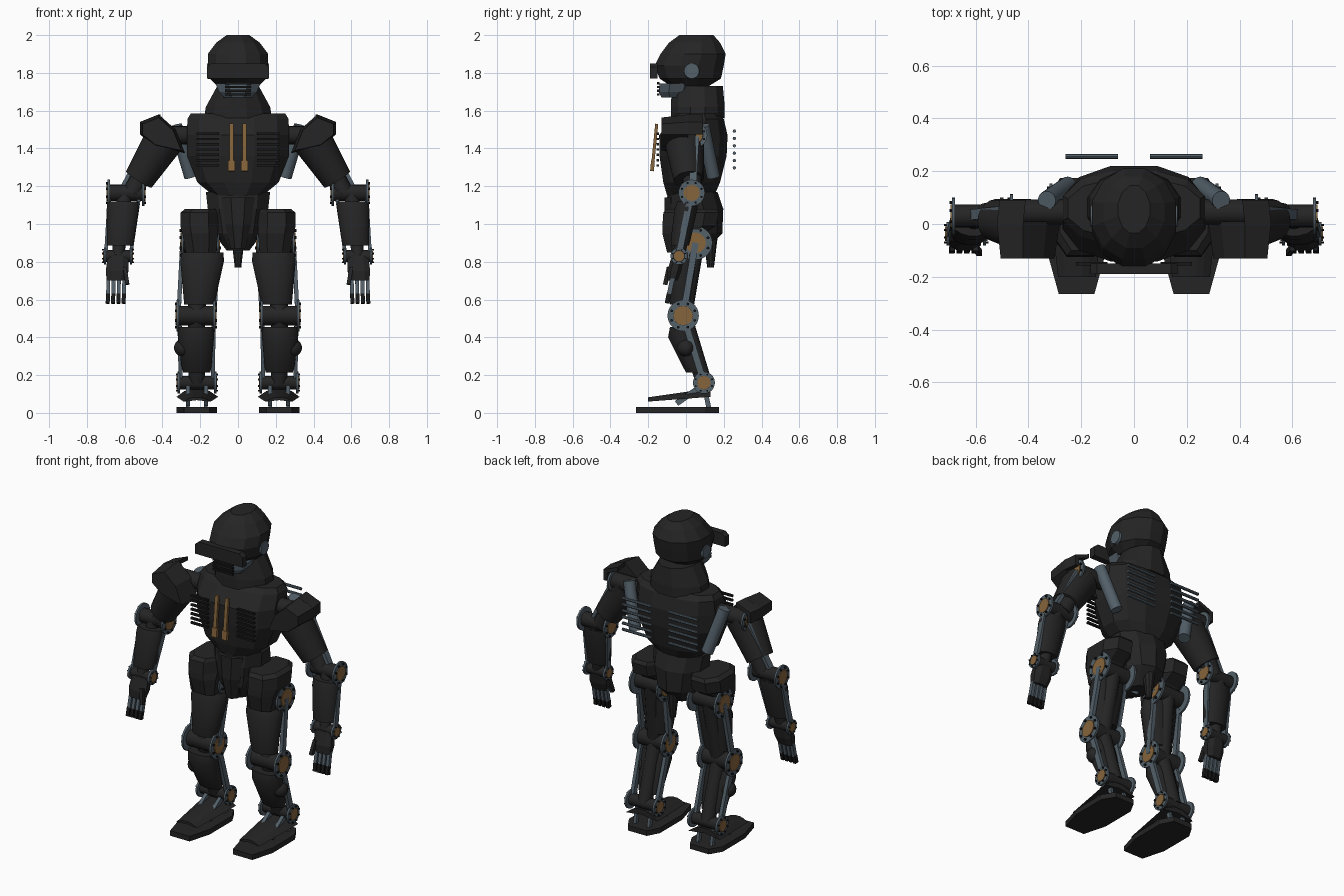
import bpy, bmesh, math
from mathutils import Vector, Matrix

if "Cube" in bpy.data.objects:
    bpy.data.objects.remove(bpy.data.objects["Cube"])


def material(name, rgb):
    m = bpy.data.materials.new(name)
    m.use_nodes = True
    col = (*rgb, 1.0)
    m.diffuse_color = col
    m.node_tree.nodes["Principled BSDF"].inputs["Base Color"].default_value = col
    return m


DARK = material("charcoal armour", (.018, .018, .018))
BLACK = material("black trim", (.009, .009, .009))
STEEL = material("blue steel", (.085, .115, .14))
GOLD = material("dull brass", (.24, .13, .045))


def add(name, bm, mat, pair=False, smooth=False):
    """Finish a part; pair makes a left part and its mirrored right part."""
    for s in ((1, -1) if pair else (1,)):
        b = bm.copy()
        for v in b.verts:
            v.co.x *= s
        bmesh.ops.recalc_face_normals(b, faces=b.faces)
        me = bpy.data.meshes.new(name)
        b.to_mesh(me)
        b.free()
        me.materials.append(mat)
        label = name if not pair else ("left_" if s > 0 else "right_") + name
        ob = bpy.data.objects.new(label, me)
        bpy.context.collection.objects.link(ob)
        if smooth:
            bpy.ops.object.select_all(action='DESELECT')
            ob.select_set(True)
            bpy.context.view_layer.objects.active = ob
            bpy.ops.object.shade_smooth_by_angle(angle=math.radians(35))
    bm.free()


def frame(p, q):
    z = (q - p).normalized()
    ref = Vector((1, 0, 0)) if abs(z.x) < .9 else Vector((0, 1, 0))
    x = (ref - z * ref.dot(z)).normalized()
    rot = Matrix((x, z.cross(x), z)).transposed().to_4x4()
    return Matrix.Translation((p + q) / 2) @ rot, (q - p).length


def put_tube(bm, p, q, r1, r2=None, n=20):
    m, length = frame(Vector(p), Vector(q))
    bmesh.ops.create_cone(bm, cap_ends=True, segments=n, radius1=r1,
                          radius2=r1 if r2 is None else r2, depth=length, matrix=m)


def put_bar(bm, p, q, w, d):
    m, length = frame(Vector(p), Vector(q))
    bmesh.ops.create_cube(bm, size=1, matrix=m @ Matrix.Diagonal((w, d, length, 1)))


def tube(name, p, q, r1, r2=None, mat=DARK, pair=True, n=20):
    bm = bmesh.new()
    put_tube(bm, p, q, r1, r2, n)
    add(name, bm, mat, pair, True)


def bars(name, items, mat, pair=True):
    bm = bmesh.new()
    for item in items:
        put_bar(bm, *item)
    add(name, bm, mat, pair)


def loft(name, rings, n, mat=DARK, pair=False, smooth=False, power=1.0):
    """Rings are (z, front y, back y, half width, centre x)."""
    bm = bmesh.new()
    loops = []
    for z, y0, y1, rx, cx in rings:
        loop = []
        for i in range(n):
            a = 2 * math.pi * (i + .5) / n
            c, s = (math.copysign(abs(t / math.cos(math.pi / n)) ** power, t)
                    for t in (math.cos(a), math.sin(a)))
            loop.append(bm.verts.new((cx + rx * c, (y0 + y1) / 2 + (y1 - y0) / 2 * s, z)))
        loops.append(loop)
    for a, b in zip(loops, loops[1:]):
        for i in range(n):
            j = (i + 1) % n
            bm.faces.new((a[i], a[j], b[j], b[i]))
    bm.faces.new(loops[0])
    bm.faces.new(loops[-1])
    add(name, bm, mat, pair, smooth)


def prism(name, pts, lo, hi, mat=DARK, pair=False):
    """Extrude a closed list of 3D points from function lo to function hi."""
    bm = bmesh.new()
    a = [bm.verts.new(lo(*p)) for p in pts]
    b = [bm.verts.new(hi(*p)) for p in pts]
    bm.faces.new(a)
    bm.faces.new(b)
    for i in range(len(pts)):
        j = (i + 1) % len(pts)
        bm.faces.new((a[i], a[j], b[j], b[i]))
    add(name, bm, mat, pair)


def joint(name, x0, x1, y, z, r, core):
    """Axle with flanged, bolted ends."""
    tube(name + "_axle", (x0, y, z), (x1, y, z), core)
    discs, caps, bolts = bmesh.new(), bmesh.new(), bmesh.new()
    for x, d in ((x0, -1), (x1, 1)):
        put_tube(discs, (x - d * .012, y, z), (x, y, z), r, n=28)
        put_tube(caps, (x, y, z), (x + d * .005, y, z), r * .62, n=12)
        for i in range(8):
            a = math.pi * (i + .5) / 4
            by, bz = y + r * .8 * math.cos(a), z + r * .8 * math.sin(a)
            put_tube(bolts, (x, by, bz), (x + d * .009, by, bz), r * .09, n=6)
    add(name + "_flanges", discs, STEEL, True, True)
    add(name + "_caps", caps, GOLD, True)
    add(name + "_bolts", bolts, BLACK, True)


def struts(name, a, b, ha, hb, w=.022, d=.035):
    """Two side rails and a rear core joining two joints."""
    a, b = Vector(a), Vector(b)
    bars(name + "_rails", [(a + Vector((s * ha, 0, 0)), b + Vector((s * hb, 0, 0)), w, d)
                           for s in (-1, 1)], STEEL)
    tube(name + "_core", a, b, ha * .5, hb * .5)


# Head
loft("helmet", [(1.73, -.08, .12, .11, 0), (1.77, -.14, .185, .15, 0), (1.84, -.165, .2, .16, 0),
                (1.9, -.135, .21, .16, 0), (1.96, -.09, .18, .115, 0), (2.0, -.035, .145, .06, 0)], 12)
loft("jaw", [(1.67, -.13, .02, .075, 0), (1.7, -.145, .04, .1, 0), (1.745, -.14, .05, .12, 0)], 8, STEEL)
bars("mouth_grille", [((-.07, -.147, z), (.07, -.147, z), .012, .012)
                      for z in (1.685, 1.705, 1.725, 1.745)], BLACK, False)
prism("visor", [(-.165, 1.77), (.165, 1.77), (.165, 1.83), (.14, 1.85), (-.14, 1.85), (-.165, 1.83)],
      lambda x, z: (x, -.19, z), lambda x, z: (x, -.15, z))
tube("ear_disc", (.13, .03, 1.81), (.165, .03, 1.81), .047, .04, STEEL)
loft("neck_collar", [(1.56, -.08, .205, .18, 0), (1.62, -.08, .205, .17, 0),
                     (1.73, -.075, .195, .11, 0)], 12)

# Torso
loft("chest", [(1.15, -.1, .15, .13, 0), (1.22, -.12, .18, .215, 0), (1.36, -.14, .215, .27, 0),
               (1.47, -.142, .22, .27, 0), (1.555, -.08, .2, .268, 0), (1.585, -.05, .17, .25, 0)],
     12, power=.85)
loft("abdomen", [(.86, -.04, .1, .06, 0), (.95, -.09, .185, .13, 0), (1.08, -.1, .19, .16, 0),
                 (1.17, -.09, .16, .17, 0)], 10)
loft("front_plate", [(.87, -.09, .0, .04, 0), (1.0, -.115, .0, .07, 0), (1.14, -.115, .0, .09, 0)], 8)
bars("chest_slats", [((.1, -.15, 1.31 + .028 * i), (.22, -.15, 1.31 + .028 * i), .014, .012)
                     for i in range(7)], BLACK)
bars("chest_bar", [((.035, -.18, 1.28), (.035, -.155, 1.53), .022, .016),
                   ((.035, -.18, 1.28), (.035, -.175, 1.335), .036, .02)], GOLD)
ribs = bmesh.new()
for i in range(6):
    z = 1.297 + .039 * i
    put_tube(ribs, (.06, .256, z), (.26, .256, z), .009, n=8)
add("back_vanes", ribs, STEEL, True, True)
tube("back_piston", (.33, .09, 1.52), (.25, .145, 1.25), .035, mat=STEEL)
tube("tail_guard", (0, .13, .95), (0, .13, .77), .04, .018, pair=False, n=10)
tube("pelvis_pin", (0, .0, .86), (0, .03, .9), .025, mat=STEEL, pair=False)

# Hips and legs
loft("hip_guard", [(.85, -.1, .0, .08, .195), (.95, -.125, .09, .095, .2), (.99, -.125, .16, .1, .205),
                   (1.06, -.12, .175, .1, .205), (1.08, -.1, .16, .085, .195)], 8, pair=True, power=.8)
joint("hip", .1, .3, .05, .9, .09, .05)
struts("thigh", (.2, .05, .9), (.22, -.015, .515), .095, .095)
loft("thigh_shell", [(.575, -.085, .035, .08, .205), (.62, -.09, .04, .087, .202),
                     (.8, -.085, .06, .115, .19), (.85, -.06, .06, .112, .188)], 16,
     pair=True, smooth=True)
joint("knee", .12, .325, -.015, .515, .083, .052)
struts("shin", (.22, -.015, .515), (.218, .095, .16), .09, .085)
loft("shin_shell", [(.215, .0, .09, .072, .218), (.25, -.02, .085, .08, .22),
                    (.4, -.095, .045, .095, .222), (.455, -.085, .02, .095, .222)], 16,
     pair=True, smooth=True)
ball = bmesh.new()
bmesh.ops.create_uvsphere(ball, u_segments=16, v_segments=10, radius=.047,
                          matrix=Matrix.Translation((.292, .0, .345)))
add("calf_ball", ball, DARK, True, True)
joint("ankle", .115, .32, .095, .16, .058, .036)

# Feet
sole = [(.15, -.265), (.285, -.265), (.325, -.12), (.325, .1), (.28, .175),
        (.15, .175), (.11, .1), (.11, -.12)]
prism("sole", sole, lambda x, y: (x, y, 0), lambda x, y: (x, y, .032), pair=True)
arch = [(.105, .07), (.15, .1), (.19, .115), (.245, .115), (.285, .1), (.325, .07),
        (.28, .075), (.218, .085), (.155, .075)]
prism("foot_shell", arch, lambda x, z: (.218 + (x - .218) * .65, -.2, z * .5 + .025),
      lambda x, z: (x, .13, z + .015), pair=True)
bars("foot_links", [((x, .095, .15), (x, -.05, .05), .022, .03) for x in (.17, .265)]
     + [((x, .095, .15), (x, .12, .03), .018, .025) for x in (.17, .265)], STEEL)

# Shoulders and arms
joint("shoulder", .24, .47, .045, 1.47, .068, .048)
prism("shoulder_guard", [(.33, 1.5), (.42, 1.58), (.52, 1.54), (.52, 1.475), (.44, 1.41), (.28, 1.375)],
      lambda x, z: (.42 + (x - .42) * .85, -.13, 1.47 + (z - 1.47) * .85),
      lambda x, z: (x, .01, z), pair=True)
prism("shoulder_rim", [(.42, 1.58), (.52, 1.54), (.52, 1.475), (.495, 1.475), (.495, 1.525), (.42, 1.555)],
      lambda x, z: (x, .0, z), lambda x, z: (x - .01, .09, z), pair=True)
tube("upper_arm_shell", (.395, -.01, 1.44), (.525, .015, 1.235), .105, .08)
bars("upper_arm_rails", [((.47, .05, 1.46), (.61, .035, 1.2), .02, .04),
                         ((.38, .06, 1.42), (.51, .045, 1.18), .02, .04)], STEEL)
tube("upper_arm_core", (.4, .045, 1.47), (.56, .03, 1.165), .05)
joint("elbow", .495, .69, .03, 1.165, .07, .043)
struts("forearm", (.6, .03, 1.165), (.635, -.04, .83), .08, .065, .018, .035)
loft("forearm_shell", [(.885, -.08, .015, .07, .625), (.92, -.08, .025, .073, .62),
                       (1.08, -.06, .06, .085, .61), (1.12, -.045, .06, .082, .608)], 16,
     pair=True, smooth=True)
joint("wrist", .56, .71, -.037, .83, .045, .032)

# Hands
loft("palm", [(.7, -.1, -.045, .05, .645), (.75, -.1, -.025, .06, .64), (.83, -.075, -.01, .055, .635)],
     8, pair=True, power=.8)
fingers = [.602 + .028 * i for i in range(4)]
bars("fingers", [((x, -.07, .72), (x + .002, -.09, .625), .02, .024) for x in fingers], STEEL)
bars("fingertips", [((x + .002, -.09, .63), (x + .004, -.1, .58), .021, .025) for x in fingers], BLACK)
bars("thumb", [((.6, -.09, .77), (.585, -.11, .68), .02, .024)], DARK)
